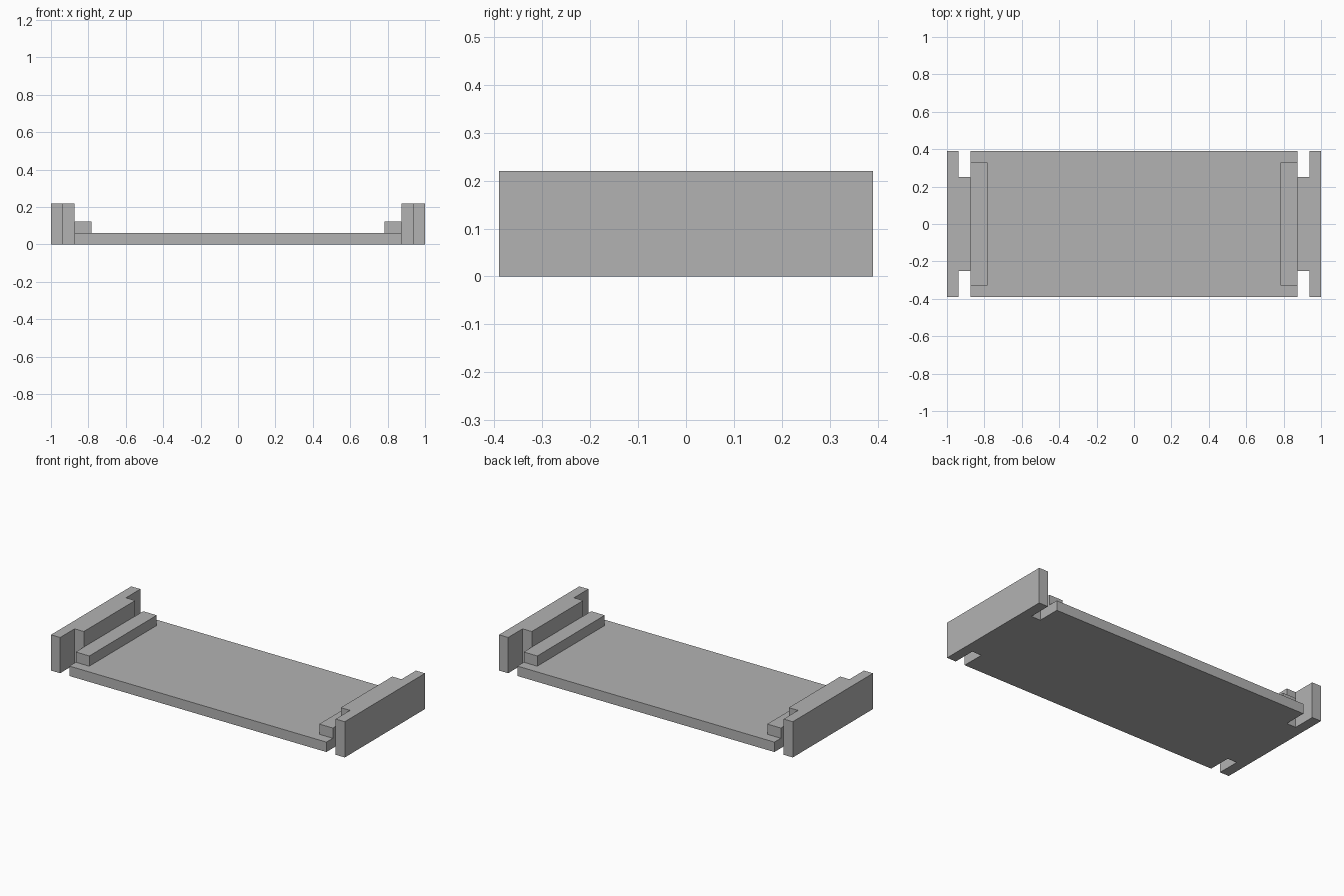
import bpy
import bmesh

cube = bpy.data.objects.get("Cube")
if cube:
    bpy.data.objects.remove(cube, do_unlink=True)

grey = bpy.data.materials.new("plain grey")
grey.use_nodes = True
colour = (0.45, 0.45, 0.45, 1)
grey.diffuse_color = colour
grey.node_tree.nodes["Principled BSDF"].inputs["Base Color"].default_value = colour


def extrude_outline(name, outline, z0, z1):
    """Solid with flat sides from an outline in plan."""
    bm = bmesh.new()
    base = bm.faces.new([bm.verts.new((x, y, z0)) for x, y in outline])
    top = bmesh.ops.extrude_face_region(bm, geom=[base], use_keep_orig=True)
    verts = [v for v in top["geom"] if isinstance(v, bmesh.types.BMVert)]
    bmesh.ops.translate(bm, vec=(0, 0, z1 - z0), verts=verts)
    bmesh.ops.recalc_face_normals(bm, faces=bm.faces)
    mesh = bpy.data.meshes.new(name)
    bm.to_mesh(mesh)
    bm.free()
    mesh.materials.append(grey)
    obj = bpy.data.objects.new(name, mesh)
    bpy.context.collection.objects.link(obj)
    return obj


def rectangle(x0, x1, half_y):
    return [(x0, -half_y), (x1, -half_y), (x1, half_y), (x0, half_y)]


DEPTH = 0.39        # half depth of slab and end walls
SLAB_X = 0.875      # half width of the slab
SLAB_TOP = 0.061
WALL_X = 0.938      # inner face of the end walls
NECK = 0.25         # half depth of the wall's connecting block

# Base slab
extrude_outline("base_slab", rectangle(-SLAB_X, SLAB_X, DEPTH), 0, SLAB_TOP)

# End wall with its narrower connecting block, T-shaped in plan
wall = [(1, -DEPTH), (1, DEPTH), (WALL_X, DEPTH), (WALL_X, NECK),
        (SLAB_X, NECK), (SLAB_X, -NECK), (WALL_X, -NECK), (WALL_X, -DEPTH)]
# Low ledge resting on the slab beside each wall
ledge = rectangle(0.783, SLAB_X, 0.328)

for side, sign in (("left", 1), ("right", -1)):
    extrude_outline(side + "_end_wall", [(sign * x, y) for x, y in wall], 0, 0.22)
    extrude_outline(side + "_ledge", [(sign * x, y) for x, y in ledge], SLAB_TOP, 0.124)
